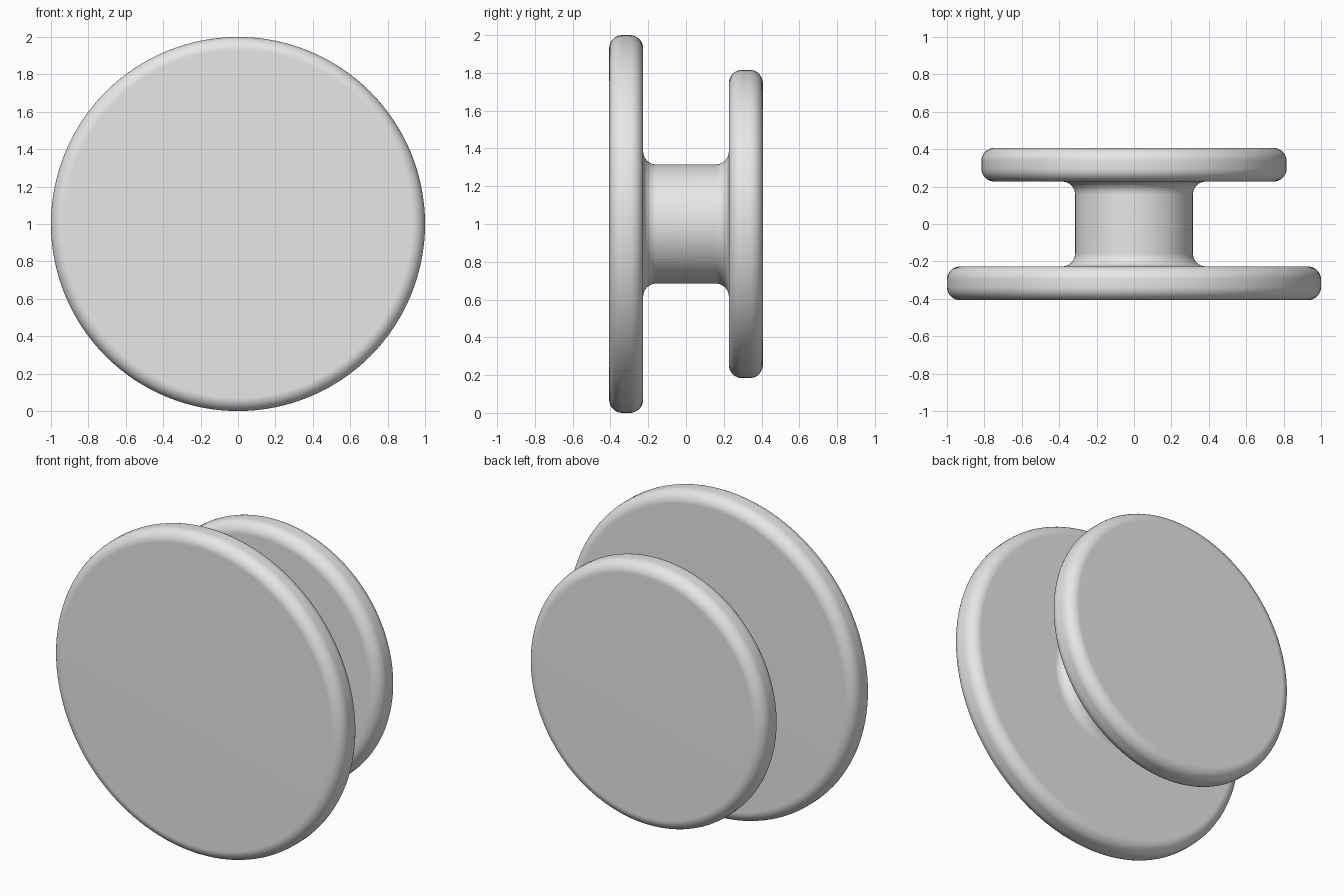
import bpy, bmesh, math
from mathutils import Matrix, Vector

cube = bpy.data.objects.get("Cube")
if cube:
    bpy.data.objects.remove(cube, do_unlink=True)

FRONT_R, BACK_R, NECK_R = 1.0, 0.816, 0.315
OUTER, INNER = 0.407, 0.227      # flange faces, distance from the middle
ROUND = 0.07                     # radius of rims and neck fillets
SIDES, STEPS = 128, 8

grey = bpy.data.materials.new("light_grey")
grey.use_nodes = True
grey.diffuse_color = (0.8, 0.8, 0.8, 1)
grey.node_tree.nodes["Principled BSDF"].inputs["Base Color"].default_value = (0.8, 0.8, 0.8, 1)


def arc(r, y, start, end):
    """Points of a rounded corner centred on radius r and depth y."""
    angles = [math.radians(start + (end - start) * i / STEPS) for i in range(STEPS + 1)]
    return [Vector((r + ROUND * math.cos(a), y + ROUND * math.sin(a), 0)) for a in angles]


# Half section from the front face to the back face
profile = [Vector((0, -OUTER, 0))]
profile += arc(FRONT_R - ROUND, -OUTER + ROUND, -90, 0)
profile += arc(FRONT_R - ROUND, -INNER - ROUND, 0, 90)
profile += arc(NECK_R + ROUND, -INNER + ROUND, 270, 180)
profile += arc(NECK_R + ROUND, INNER - ROUND, 180, 90)
profile += arc(BACK_R - ROUND, INNER + ROUND, -90, 0)
profile += arc(BACK_R - ROUND, OUTER - ROUND, 0, 90)
profile.append(Vector((0, OUTER, 0)))

# Spin the section around the front-to-back axis
bm = bmesh.new()
verts = [bm.verts.new(p) for p in profile]
edges = [bm.edges.new(pair) for pair in zip(verts, verts[1:])]
bmesh.ops.spin(bm, geom=verts + edges, cent=(0, 0, 0), axis=(0, 1, 0),
               angle=math.tau, steps=SIDES, use_merge=False)
bmesh.ops.remove_doubles(bm, verts=bm.verts, dist=0.0001)
bmesh.ops.recalc_face_normals(bm, faces=bm.faces)
bmesh.ops.transform(bm, matrix=Matrix.Translation((0, 0, FRONT_R)), verts=bm.verts)

mesh = bpy.data.meshes.new("flanged_knob")
bm.to_mesh(mesh)
bm.free()
mesh.materials.append(grey)
knob = bpy.data.objects.new("flanged_knob", mesh)
bpy.context.collection.objects.link(knob)

# Smooth rims with flat discs
bpy.ops.object.select_all(action='DESELECT')
knob.select_set(True)
bpy.context.view_layer.objects.active = knob
bpy.ops.object.shade_smooth_by_angle()
weighted = knob.modifiers.new("flat_discs", 'WEIGHTED_NORMAL')
weighted.keep_sharp = True
